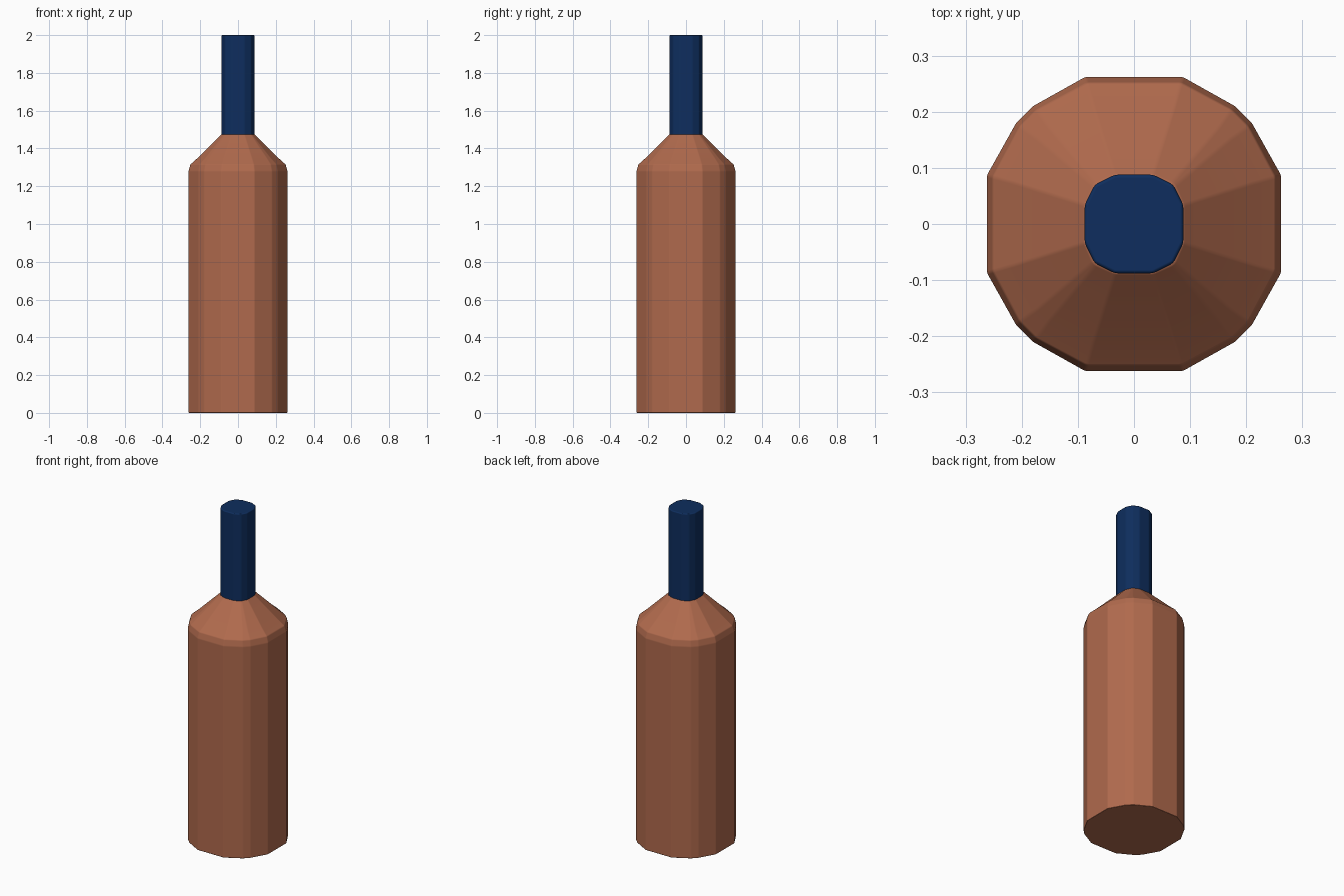
import bpy
import bmesh

if "Cube" in bpy.data.objects:
    bpy.data.objects.remove(bpy.data.objects["Cube"], do_unlink=True)


def make_material(name, color):
    mat = bpy.data.materials.new(name)
    mat.use_nodes = True
    mat.diffuse_color = color
    mat.node_tree.nodes["Principled BSDF"].inputs["Base Color"].default_value = color
    return mat


def outline(quarter):
    """Repeat the first-quarter points by turning them in 90 degree steps."""
    points = []
    for turn in range(4):
        for x, y in quarter:
            for _ in range(turn):
                x, y = -y, x
            points.append((x, y))
    return points


def loft(name, rings, material, bevel_width):
    """Skin a stack of (quarter outline, height) rings and cap both ends."""
    bm = bmesh.new()
    loops = [[bm.verts.new((x, y, z)) for x, y in outline(q)] for q, z in rings]
    count = len(loops[0])
    for low, high in zip(loops, loops[1:]):
        for i in range(count):
            j = (i + 1) % count
            bm.faces.new((low[i], low[j], high[j], high[i]))
    bm.faces.new(loops[0][::-1])
    bm.faces.new(loops[-1])
    for face in bm.faces:
        face.smooth = True
    mesh = bpy.data.meshes.new(name)
    bm.to_mesh(mesh)
    bm.free()
    mesh.materials.append(material)
    obj = bpy.data.objects.new(name, mesh)
    bpy.context.collection.objects.link(obj)
    # Softened edges with flat facets between them
    bevel = obj.modifiers.new("Soft edges", 'BEVEL')
    bevel.width = bevel_width
    bevel.segments = 2
    bevel.limit_method = 'ANGLE'
    bevel.angle_limit = 0.2
    bevel.harden_normals = True
    return obj


clay = make_material("clay brown", (0.434, 0.144, 0.074, 1))
navy = make_material("navy blue", (0.0044, 0.027, 0.112, 1))

# Faceted cross-sections, one quarter each
body = [(0.262, -0.087), (0.262, 0.087), (0.21, 0.18), (0.18, 0.21)]
rim = [(0.252, -0.084), (0.252, 0.084), (0.204, 0.174), (0.174, 0.204)]
shoulder = [(0.213, -0.073), (0.213, 0.073), (0.173, 0.152), (0.152, 0.173)]
collar = [(0.088, -0.034), (0.088, 0.034), (0.073, 0.068), (0.068, 0.073)]
neck = [(0.088, -0.034), (0.088, 0.034), (0.07, 0.07)]

# Bottle body with sloping shoulder
loft("bottle_body",
     [(body, 0.0), (body, 1.28), (rim, 1.315), (shoulder, 1.35), (collar, 1.475)],
     clay, 0.007)

# Neck, set slightly into the shoulder
loft("bottle_neck", [(neck, 1.45), (neck, 2.0)], navy, 0.006)
